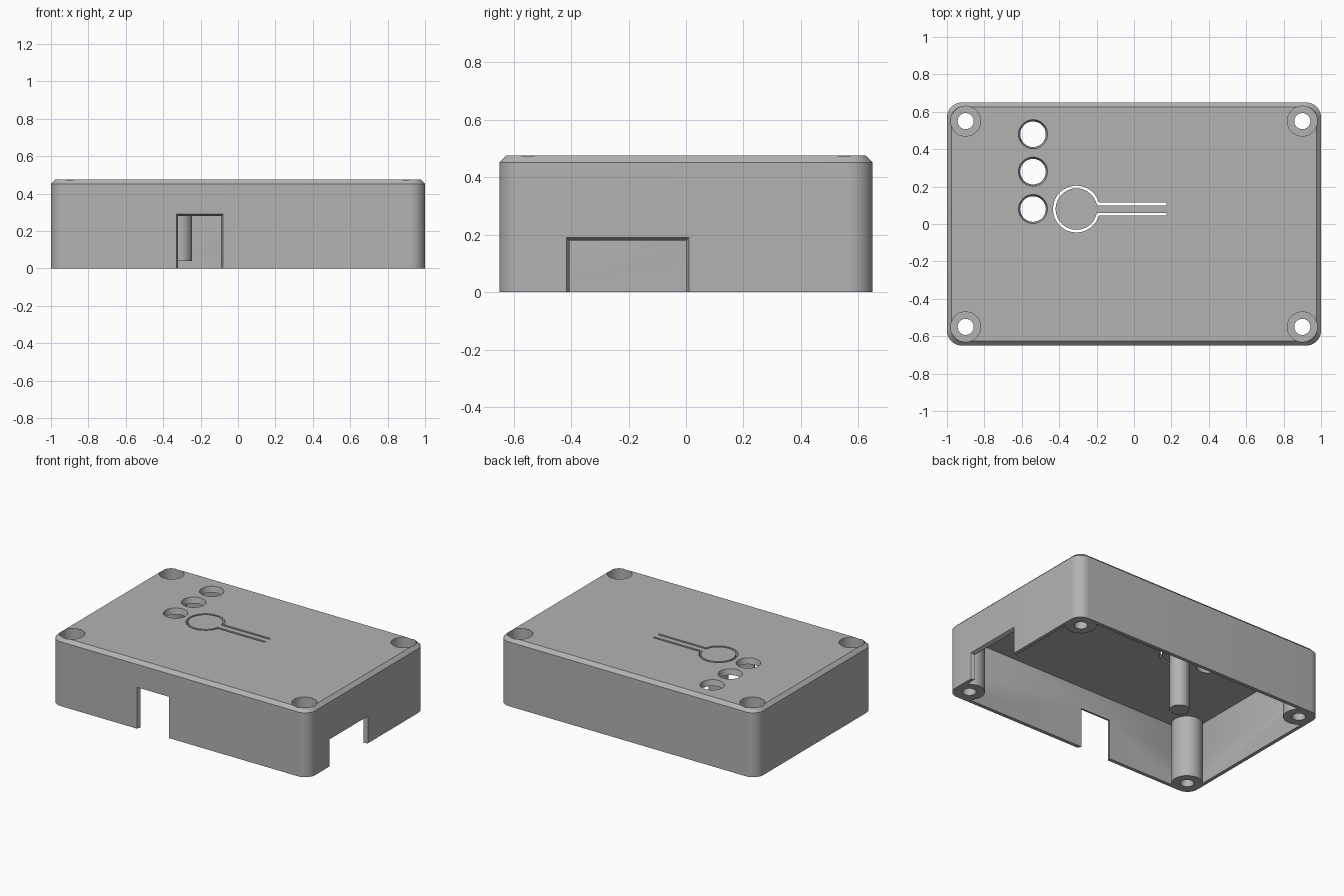
import bpy, bmesh
from math import sin, cos, asin, pi, radians

if "Cube" in bpy.data.objects:
    bpy.data.objects.remove(bpy.data.objects["Cube"], do_unlink=True)

# Overall sizes
HX, HY, H = 1.0, 0.65, 0.475
WALL, CHAMFER, LID, CORNER = 0.025, 0.024, 0.04, 0.08
CEILING = H - LID
POST_X, POST_Y, POST_R, BORE_R, HOLE_R, BORE_FLOOR = 0.9, 0.55, 0.099, 0.08, 0.043, 0.2
BTN_X, BTN_Y = -0.308, 0.08

grey = bpy.data.materials.new("plain grey")
grey.use_nodes = True
grey.diffuse_color = (0.45, 0.45, 0.45, 1)
grey.node_tree.nodes["Principled BSDF"].inputs["Base Color"].default_value = (0.45, 0.45, 0.45, 1)


def loft(name, rings, closed=False):
    """Skin a series of equal point loops; cap the ends, or join last to first."""
    bm = bmesh.new()
    loops = [[bm.verts.new(p) for p in ring] for ring in rings]
    n = len(loops[0])
    pairs = list(zip(loops, loops[1:]))
    if closed:
        pairs.append((loops[-1], loops[0]))
    else:
        bm.faces.new(loops[0])
        bm.faces.new(loops[-1])
    for a, b in pairs:
        for i in range(n):
            j = (i + 1) % n
            bm.faces.new((a[i], a[j], b[j], b[i]))
    bmesh.ops.recalc_face_normals(bm, faces=bm.faces)
    mesh = bpy.data.meshes.new(name)
    bm.to_mesh(mesh)
    bm.free()
    mesh.materials.append(grey)
    obj = bpy.data.objects.new(name, mesh)
    bpy.context.collection.objects.link(obj)
    return obj


def circle(x, y, r, z, n=48):
    return [(x + r * cos(2 * pi * i / n), y + r * sin(2 * pi * i / n), z) for i in range(n)]


def rounded_rect(inset, z, steps=10):
    hx, hy, r = HX - inset, HY - inset, CORNER - inset
    points = []
    for k, (sx, sy) in enumerate([(1, 1), (-1, 1), (-1, -1), (1, -1)]):
        for i in range(steps + 1):
            a = (k + i / steps) * pi / 2
            points.append((sx * (hx - r) + r * cos(a), sy * (hy - r) + r * sin(a), z))
    return points


def cut(target, cutter):
    cutter.hide_render = True
    mod = target.modifiers.new("cut", 'BOOLEAN')
    mod.operation, mod.solver, mod.object = 'DIFFERENCE', 'EXACT', cutter
    bpy.context.view_layer.objects.active = target
    bpy.ops.object.modifier_apply(modifier=mod.name)
    bpy.data.objects.remove(cutter, do_unlink=True)


def smooth(obj):
    bpy.ops.object.select_all(action='DESELECT')
    obj.select_set(True)
    bpy.context.view_layer.objects.active = obj
    bpy.ops.object.shade_smooth_by_angle(angle=radians(30))


# Hollow case with a chamfered lid and an open underside
case = loft("case_shell", [
    rounded_rect(CHAMFER, H), rounded_rect(0, H - CHAMFER), rounded_rect(0, 0),
    rounded_rect(WALL, 0), rounded_rect(WALL, CEILING)])


# Port openings that narrow towards the inside
def notch(centre, half, top, place):
    rings = []
    for depth in (-0.01, WALL + 0.01):
        t = 0.01 * depth / WALL
        w, h = half - t, top - t
        rings.append([place(centre + u, depth, z)
                      for u, z in ((-w, -0.1), (w, -0.1), (w, h), (-w, h))])
    return loft("port_cutter", rings)


cut(case, notch(-0.205, 0.125, 0.29, lambda u, d, z: (u, -HY + d, z)))
cut(case, notch(-0.203, 0.213, 0.19, lambda u, d, z: (HX - d, u, z)))

# Tapered indicator holes
for y in (0.08, 0.28, 0.48):
    cut(case, loft("indicator_cutter", [
        circle(-0.54, y, 0.08, H + 0.01), circle(-0.54, y, 0.066, CEILING - 0.01)]))

# Slit that leaves a round flexing button on a tongue
outer_r, inner_r, outer_w, inner_w, end = 0.125, 0.111, 0.035, 0.02, 0.175


def arc(r, half_width, n=48):
    a = asin(half_width / r)
    return [(BTN_X + r * cos(a + (2 * pi - 2 * a) * i / n),
             BTN_Y + r * sin(a + (2 * pi - 2 * a) * i / n)) for i in range(n + 1)]


outline = ([(end, BTN_Y + outer_w)] + arc(outer_r, outer_w) + [(end, BTN_Y - outer_w)]
           + [(end, BTN_Y - inner_w)] + arc(inner_r, inner_w)[::-1] + [(end, BTN_Y + inner_w)])
cut(case, loft("slit_cutter", [[(x, y, z) for x, y in outline] for z in (CEILING - 0.02, H + 0.02)]))

# Corner screw posts with deep recesses for the screw heads
for sx, side in ((1, "left"), (-1, "right")):
    for sy, end_name in ((-1, "front"), (1, "back")):
        x, y = sx * POST_X, sy * POST_Y
        cut(case, loft("recess_cutter", [circle(x, y, BORE_R, z) for z in (BORE_FLOOR, H + 0.05)]))
        profile = [(POST_R, 0), (POST_R, H - CHAMFER), (BORE_R, H - CHAMFER),
                   (BORE_R, BORE_FLOOR), (HOLE_R, BORE_FLOOR), (HOLE_R, 0)]
        smooth(loft(f"screw_post_{end_name}_{side}",
                    [circle(x, y, r, z) for r, z in profile], closed=True))

smooth(case)

# Button stem hanging under the lid
smooth(loft("button_stem", [circle(BTN_X, BTN_Y, 0.063, z) for z in (0.04, CEILING + 0.01)]))
